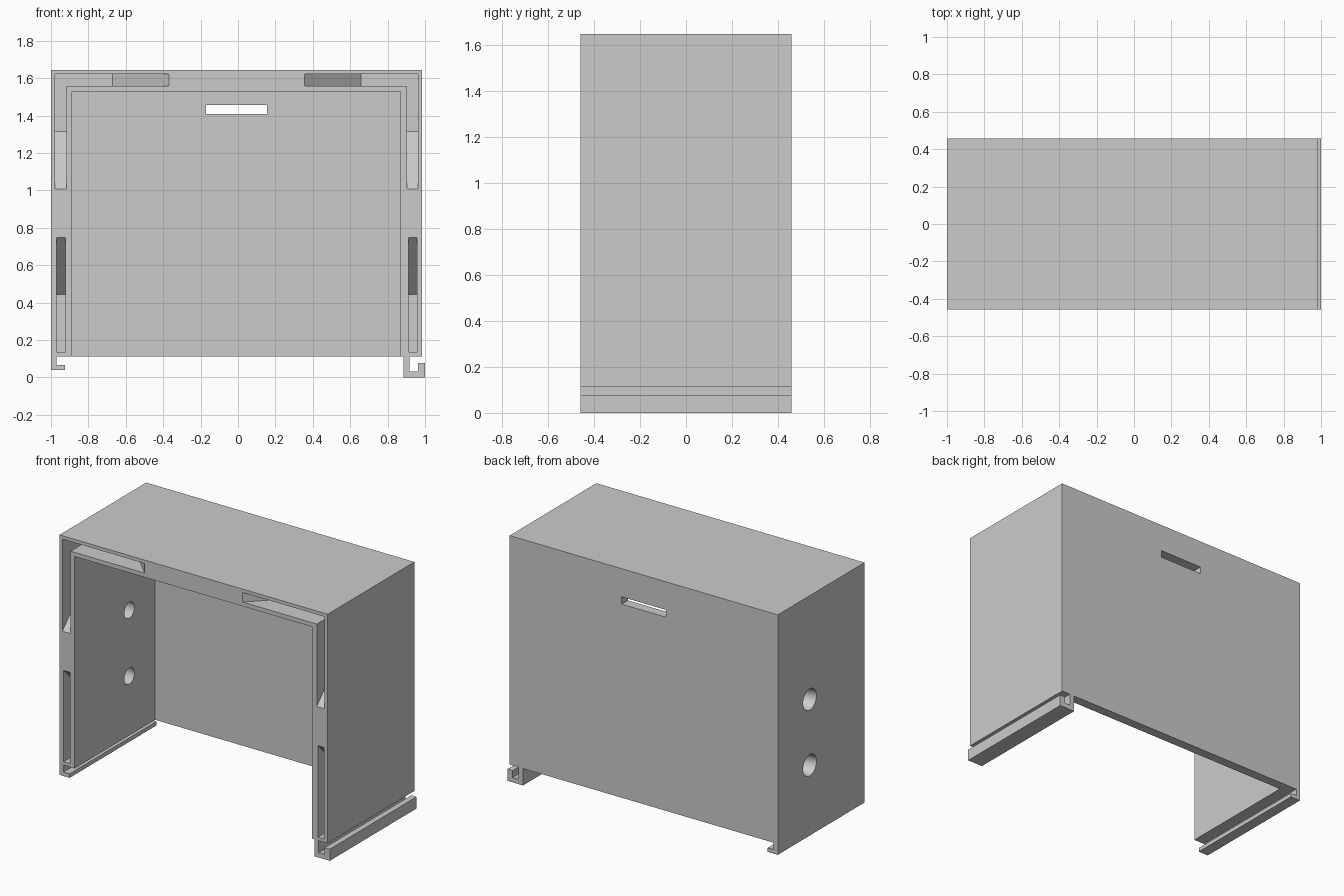
import bpy, bmesh, math
from mathutils import Matrix, Vector

if "Cube" in bpy.data.objects:
    bpy.data.objects.remove(bpy.data.objects["Cube"])

FRONT, BACK = -0.458, 0.458
DEEP = FRONT + 0.3      # pocket floor
OUT = FRONT - 0.1       # cutters start ahead of the front face

grey = bpy.data.materials.new("light_grey")
grey.use_nodes = True
grey.diffuse_color = (0.6, 0.6, 0.6, 1)
grey.node_tree.nodes["Principled BSDF"].inputs["Base Color"].default_value = (0.6, 0.6, 0.6, 1)


def add(name, bm):
    bmesh.ops.recalc_face_normals(bm, faces=bm.faces)
    mesh = bpy.data.meshes.new(name)
    bm.to_mesh(mesh)
    bm.free()
    mesh.materials.append(grey)
    obj = bpy.data.objects.new(name, mesh)
    bpy.context.collection.objects.link(obj)
    return obj


def prism(name, points, axis, start, end):
    """Extrude a 2D outline along an axis; the outline uses the other two in order."""
    bm = bmesh.new()
    verts = []
    for p in points:
        co = list(p)
        co.insert(axis, start)
        verts.append(bm.verts.new(co))
    face = bm.faces.new(verts)
    extruded = bmesh.ops.extrude_face_region(bm, geom=[face])
    move = Vector((0, 0, 0))
    move[axis] = end - start
    bmesh.ops.translate(bm, vec=move, verts=[v for v in extruded["geom"] if isinstance(v, bmesh.types.BMVert)])
    return add(name, bm)


def box(name, x0, x1, y0, y1, z0, z1):
    return prism(name, [(x0, y0), (x1, y0), (x1, y1), (x0, y1)], 2, z0, z1)


def cut(target, cutter):
    cutter.hide_render = True
    mod = target.modifiers.new("cut", 'BOOLEAN')
    mod.operation = 'DIFFERENCE'
    mod.solver = 'EXACT'
    mod.object = cutter
    bpy.context.view_layer.objects.active = target
    bpy.ops.object.modifier_apply(modifier=mod.name)
    bpy.data.objects.remove(cutter)


def ramp(lip, foot, end):
    """Pocket outline as (position, depth): sloped from lip to foot, flat to end."""
    return [(lip, OUT), (lip, FRONT), (foot, DEEP), (end, DEEP), (end, OUT)]


# Cover body with both rail hooks, as one outline
outline = [
    (-1, 1.645), (-1, 0.04), (-0.925, 0.04), (-0.925, 0.067), (-0.97, 0.067), (-0.97, 0.113),
    (0.885, 0.113), (0.885, 0), (1, 0), (1, 0.078), (0.962, 0.078), (0.962, 0.033),
    (0.918, 0.033), (0.918, 0.113), (0.984, 0.113), (0.984, 1.645),
]
cover = prism("cover_shell", outline, 1, FRONT, BACK)

# Open front and bottom
cut(cover, box("cavity", -0.888, 0.869, OUT, 0.393, 0.05, 1.53))

# Slot through the back
cut(cover, box("slot", -0.172, 0.155, 0.3, 0.6, 1.408, 1.457))

# Ramped pockets in the front edge of each side wall and the top
for x0, x1, top_lip, top_foot, top_end in (
        (-0.978, -0.918, -0.37, -0.67, -0.978),
        (0.904, 0.962, 0.355, 0.658, 0.962)):
    flat = [(y, z) for z, y in ramp(1.007, 1.315, 1.622)]
    cut(cover, prism("upper_pocket", flat, 0, x0, x1))
    cut(cover, prism("top_pocket", ramp(top_lip, top_foot, top_end), 2, 1.558, 1.622))
    flat = [(y, z) for z, y in ramp(0.747, 0.443, 0.135)]
    cut(cover, prism("lower_pocket", flat, 0, x0 + 0.008, x1 - 0.004))

# Two tapered holes in one side wall
for z in (0.95, 0.51):
    bm = bmesh.new()
    place = Matrix.Translation((-0.944, 0.12, z)) @ Matrix.Rotation(math.pi / 2, 4, 'Y')
    bmesh.ops.create_cone(bm, cap_ends=True, segments=32, radius1=0.074, radius2=0.05,
                          depth=0.152, matrix=place)
    cut(cover, add("hole", bm))

bpy.ops.object.select_all(action='DESELECT')
cover.select_set(True)
bpy.context.view_layer.objects.active = cover
bpy.ops.object.shade_smooth_by_angle(angle=math.radians(30))
